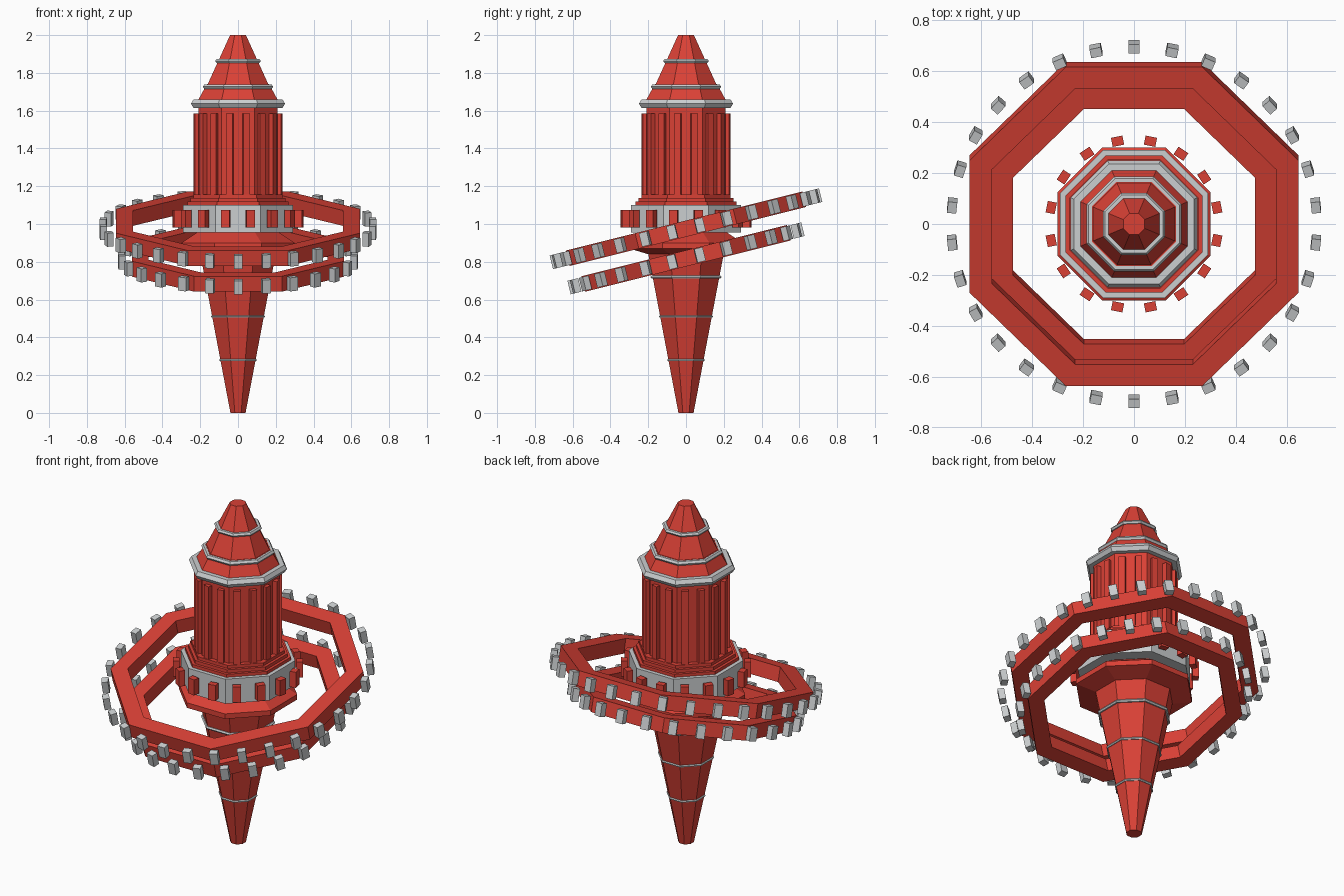
import bpy, bmesh
from math import pi, cos, sin, radians
from mathutils import Matrix, Vector

if "Cube" in bpy.data.objects:
    bpy.data.objects.remove(bpy.data.objects["Cube"], do_unlink=True)

SIDES = 8
TILT = radians(14)


def material(name, rgb):
    m = bpy.data.materials.new(name)
    m.use_nodes = True
    m.diffuse_color = (*rgb, 1)
    m.node_tree.nodes["Principled BSDF"].inputs["Base Color"].default_value = (*rgb, 1)
    return m


RED = material("warm red", (0.70, 0.052, 0.036))
GREY = material("light grey", (0.60, 0.62, 0.63))


def finish(name, bm, mat):
    bmesh.ops.recalc_face_normals(bm, faces=bm.faces)
    mesh = bpy.data.meshes.new(name)
    bm.to_mesh(mesh)
    bm.free()
    mesh.materials.append(mat)
    obj = bpy.data.objects.new(name, mesh)
    bpy.context.collection.objects.link(obj)
    return obj


def turned(name, profile, mat, closed=False):
    """Eight-sided solid from (flat-to-centre radius, z) points."""
    bm = bmesh.new()
    loops = []
    for r, z in profile:
        c = r / cos(pi / SIDES)
        angles = [(i + 0.5) * 2 * pi / SIDES for i in range(SIDES)]
        loops.append([bm.verts.new((c * cos(a), c * sin(a), z)) for a in angles])
    pairs = list(zip(loops, loops[1:]))
    if closed:
        pairs.append((loops[-1], loops[0]))
    else:
        bm.faces.new(loops[0])
        bm.faces.new(loops[-1])
    for low, high in pairs:
        for i in range(SIDES):
            j = (i + 1) % SIDES
            bm.faces.new((low[i], low[j], high[j], high[i]))
    return finish(name, bm, mat)


def band(name, r, z, half_width, half_height):
    """Rounded trim band with a hexagonal section."""
    steps = [k * pi / 3 for k in range(6)]
    section = [(r + half_width * cos(a), z + half_height * sin(a) / sin(pi / 3)) for a in steps]
    return turned(name, section, GREY, closed=True)


def block_circle(name, count, radius, size, z, start, mat):
    """Boxes in a circle; size is radial, tangential, vertical."""
    bm = bmesh.new()
    for k in range(count):
        place = (Matrix.Rotation(start + k * 2 * pi / count, 4, 'Z')
                 @ Matrix.Translation((radius, 0, z))
                 @ Matrix.Diagonal((*size, 1)))
        bmesh.ops.create_cube(bm, size=1, matrix=place)
    return finish(name, bm, mat)


# Central spire, from the bottom up
turned("lower_cone", [(0.04, 0), (0.205, 0.87)], RED)
turned("collar", [(0.20, 0.84), (0.30, 0.87), (0.30, 0.90), (0.21, 0.96)], RED)
turned("drum", [(0.29, 0.955), (0.29, 1.10)], GREY)
turned("stepped_base", [(0.268, 1.10), (0.268, 1.118), (0.252, 1.118), (0.252, 1.137),
                        (0.236, 1.137), (0.236, 1.155)], RED)
turned("column", [(0.21, 1.15), (0.21, 1.63)], RED)
turned("nose_base", [(0.225, 1.63), (0.165, 1.74)], RED)
turned("nose_cone", [(0.165, 1.73), (0.042, 2.0)], RED)

# Upright ribs on the column and teeth round the drum
block_circle("column_ribs", 16, 0.219, (0.034, 0.036, 0.44), 1.365, pi / 16, RED)
block_circle("drum_teeth", 16, 0.331, (0.036, 0.046, 0.092), 1.027, pi / 16, RED)

# Trim bands
band("lower_band_1", 0.092, 0.28, 0.007, 0.006)
band("lower_band_2", 0.136, 0.51, 0.007, 0.006)
band("lower_band_3", 0.177, 0.72, 0.011, 0.008)
band("main_band", 0.223, 1.637, 0.026, 0.022)
band("nose_band_1", 0.170, 1.727, 0.016, 0.012)
band("nose_band_2", 0.107, 1.863, 0.014, 0.010)

# Two tilted hoops, each with its circle of floating blocks
hoops = [("upper", 0.975, 0.645, 0.557, 30, 0.717), ("lower", 0.818, 0.560, 0.475, 26, 0.620)]
for name, height, outer, inner, count, block_radius in hoops:
    h = 0.042
    hoop = turned(name + "_hoop", [(inner, -h), (outer, -h), (outer, h), (inner, h)], RED, closed=True)
    blocks = block_circle(name + "_hoop_blocks", count, block_radius,
                          (0.036, 0.045, 0.074), 0, pi / 2, GREY)
    for obj in (hoop, blocks):
        obj.location = Vector((0, 0, height))
        obj.rotation_euler.x = TILT
